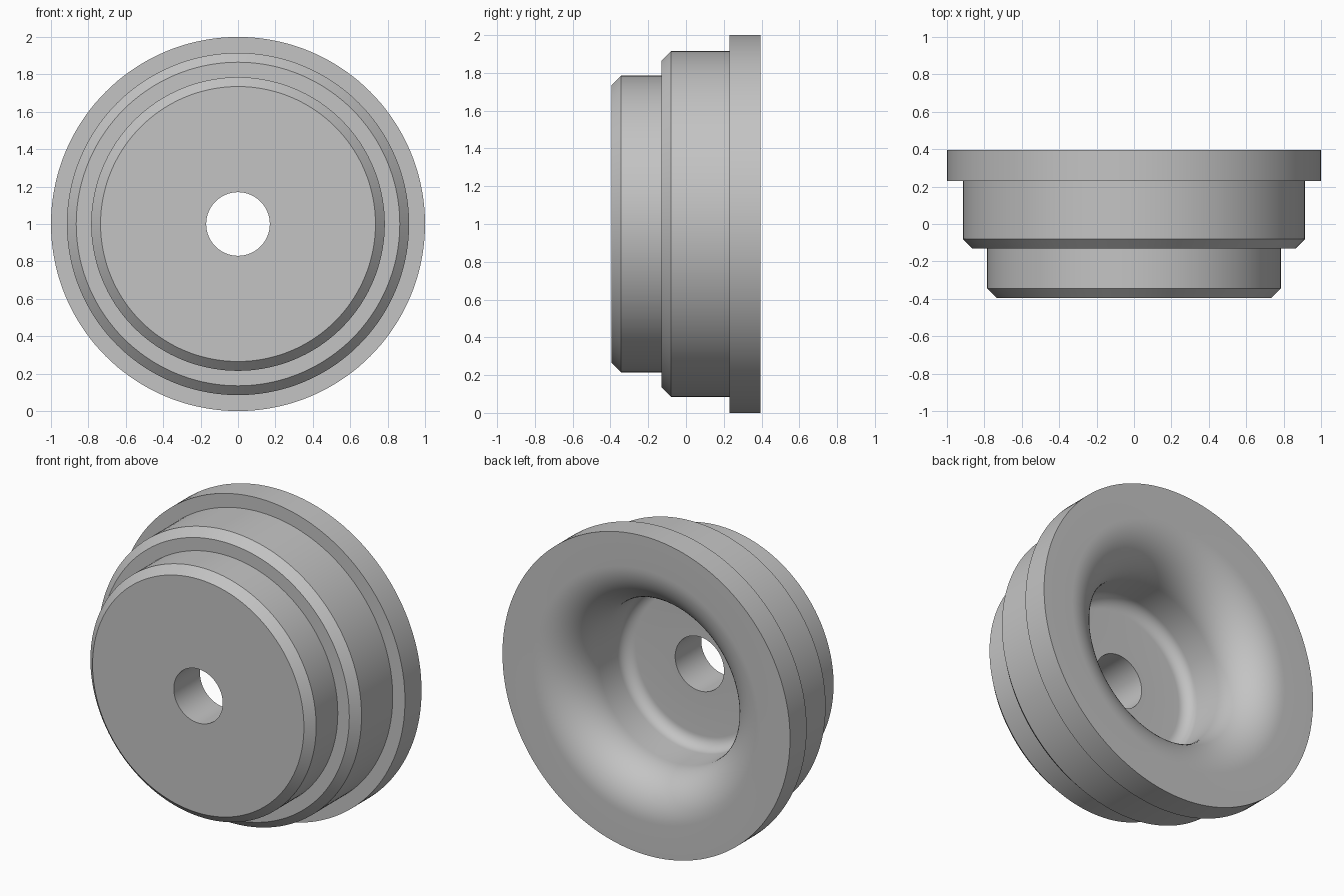
import bpy, bmesh
from math import pi, sin, cos, radians
from mathutils import Vector

cube = bpy.data.objects.get("Cube")
if cube:
    bpy.data.objects.remove(cube, do_unlink=True)

SEGMENTS = 144
FRONT, BACK = -0.395, 0.395
BORE, THROAT, FLOOR = 0.17, 0.52, -0.135
LIP, FILLET = 0.27, 0.075


def arc(radius_at, y_at, size, start, end, steps):
    """Points (radius, y) on a circular arc, angles in degrees."""
    angles = [radians(start + (end - start) * i / steps) for i in range(steps + 1)]
    return [(radius_at + size * cos(a), y_at + size * sin(a)) for a in angles]


# Stepped, chamfered outside from the front bore to the back rim
outer = [(BORE, FRONT), (0.735, FRONT), (0.785, -0.345), (0.785, -0.13),
         (0.865, -0.13), (0.915, -0.08), (0.915, 0.23), (1.0, 0.23), (1.0, BACK)]
# Rounded mouth, straight throat and filleted pocket floor
mouth = arc(THROAT + LIP, BACK - LIP, LIP, 90, 180, 18)
pocket = arc(THROAT - FILLET, FLOOR + FILLET, FILLET, 0, -90, 10)
profile = outer + mouth + pocket + [(BORE, FLOOR)]

# Revolve the closed profile around the front-to-back axis
bm = bmesh.new()
verts = [bm.verts.new((r, y, 1.0)) for r, y in profile]
edges = [bm.edges.new((a, b)) for a, b in zip(verts, verts[1:] + verts[:1])]
bmesh.ops.spin(bm, geom=verts + edges, cent=Vector((0, 0, 1)), axis=Vector((0, 1, 0)),
               angle=2 * pi, steps=SEGMENTS, use_merge=False)
bmesh.ops.remove_doubles(bm, verts=bm.verts[:], dist=0.0001)
bmesh.ops.recalc_face_normals(bm, faces=bm.faces[:])
mesh = bpy.data.meshes.new("stepped_bushing")
bm.to_mesh(mesh)
bm.free()

bushing = bpy.data.objects.new("stepped_bushing", mesh)
bpy.context.collection.objects.link(bushing)

# Plain grey material
grey = bpy.data.materials.new("plain_grey")
grey.use_nodes = True
colour = (0.55, 0.55, 0.55, 1)
grey.diffuse_color = colour
grey.node_tree.nodes["Principled BSDF"].inputs["Base Color"].default_value = colour
mesh.materials.append(grey)

# Smooth round surfaces, crisp steps and chamfers
bpy.ops.object.select_all(action="DESELECT")
bushing.select_set(True)
bpy.context.view_layer.objects.active = bushing
bpy.ops.object.shade_smooth_by_angle(angle=radians(25))
